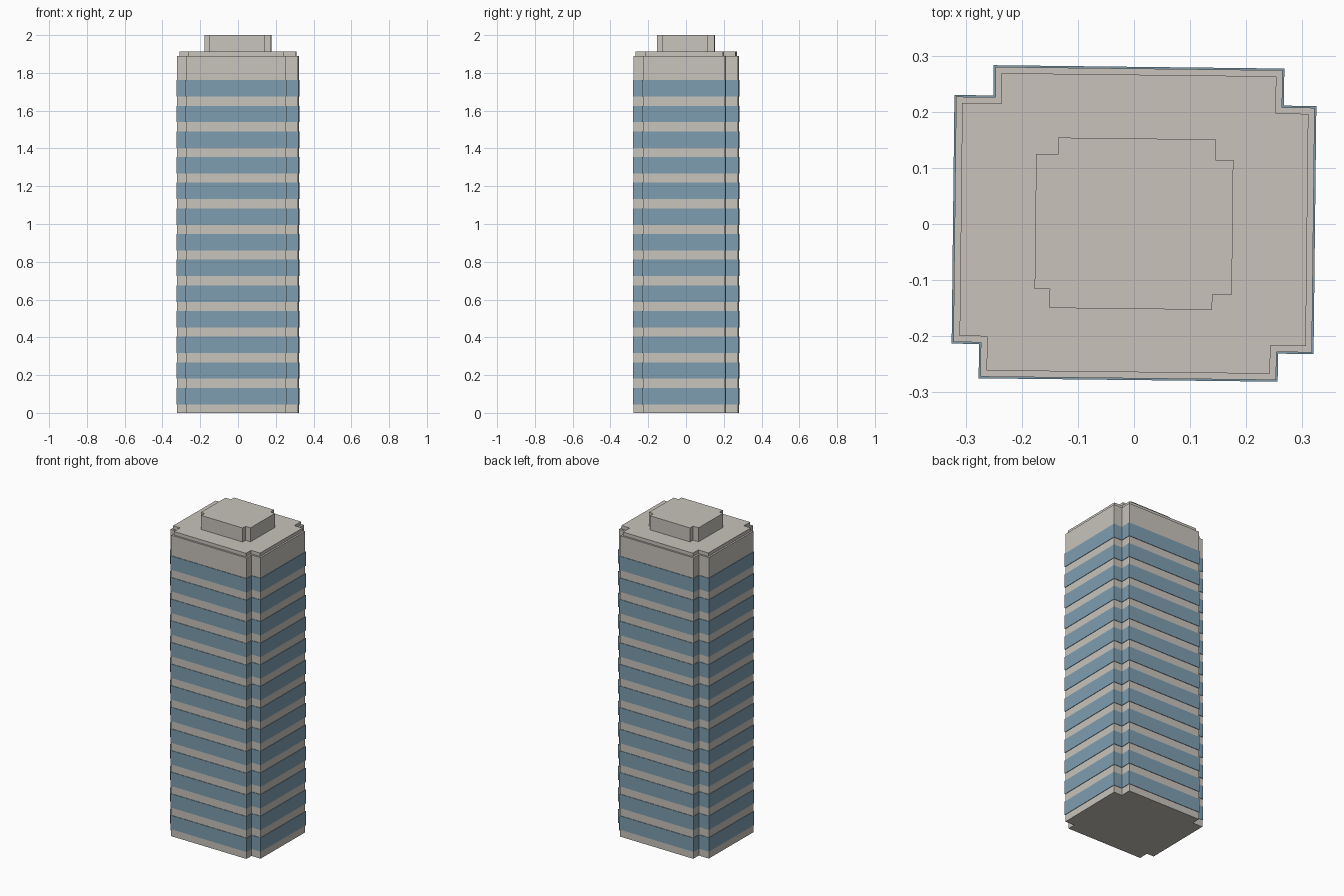
import bpy
import bmesh
from mathutils import Vector

cube = bpy.data.objects.get("Cube")
if cube:
    bpy.data.objects.remove(cube, do_unlink=True)


def make_material(name, rgb):
    mat = bpy.data.materials.new(name)
    mat.use_nodes = True
    colour = (*rgb, 1.0)
    mat.diffuse_color = colour
    mat.node_tree.nodes["Principled BSDF"].inputs["Base Color"].default_value = colour
    return mat


concrete = make_material("warm grey concrete", (0.58, 0.55, 0.50))
glass = make_material("blue glass", (0.21, 0.34, 0.44))

# Notched floor plan, counter-clockwise, slightly skewed
PLAN = [Vector(p) for p in (
    (-0.325, -0.213), (-0.276, -0.214), (-0.277, -0.275), (0.256, -0.281),
    (0.257, -0.231), (0.320, -0.232), (0.325, 0.210), (0.267, 0.211),
    (0.268, 0.277), (-0.250, 0.283), (-0.250, 0.229), (-0.320, 0.230))]


def inset(points, amount):
    """Move every edge of the plan inward by amount, keeping mitred corners."""
    result = []
    for i, p in enumerate(points):
        a = (p - points[i - 1]).normalized()
        b = (points[(i + 1) % len(points)] - p).normalized()
        na, nb = Vector((-a.y, a.x)), Vector((-b.y, b.x))
        result.append(p + (na + nb) * amount / (1 + na.dot(nb)))
    return result


def make_prisms(name, points, levels, mat):
    """Extrude the plan between each (bottom, top) pair of heights."""
    bm = bmesh.new()
    count = len(points)
    for bottom, top in levels:
        low, high = ([bm.verts.new((p.x, p.y, z)) for p in points]
                     for z in (bottom, top))
        bm.faces.new(low[::-1])
        bm.faces.new(high)
        for i in range(count):
            j = (i + 1) % count
            bm.faces.new((low[i], low[j], high[j], high[i]))
    mesh = bpy.data.meshes.new(name)
    bm.to_mesh(mesh)
    bm.free()
    mesh.materials.append(mat)
    obj = bpy.data.objects.new(name, mesh)
    bpy.context.scene.collection.objects.link(obj)
    return obj


# Main shaft
body_plan = inset(PLAN, 0.003)
make_prisms("tower_body", body_plan, [(0, 1.89)], concrete)

# Slightly proud window bands, one per storey
FLOORS, PITCH, SILL, BAND = 13, 0.1358, 0.045, 0.087
bands = [(SILL + i * PITCH, SILL + i * PITCH + BAND) for i in range(FLOORS)]
make_prisms("window_bands", PLAN, bands, glass)

# Stepped roof slab and plant room
make_prisms("roof_slab", inset(PLAN, 0.014), [(1.89, 1.912)], concrete)
make_prisms("roof_plant_room", [p * 0.55 for p in body_plan], [(1.912, 2.0)], concrete)
